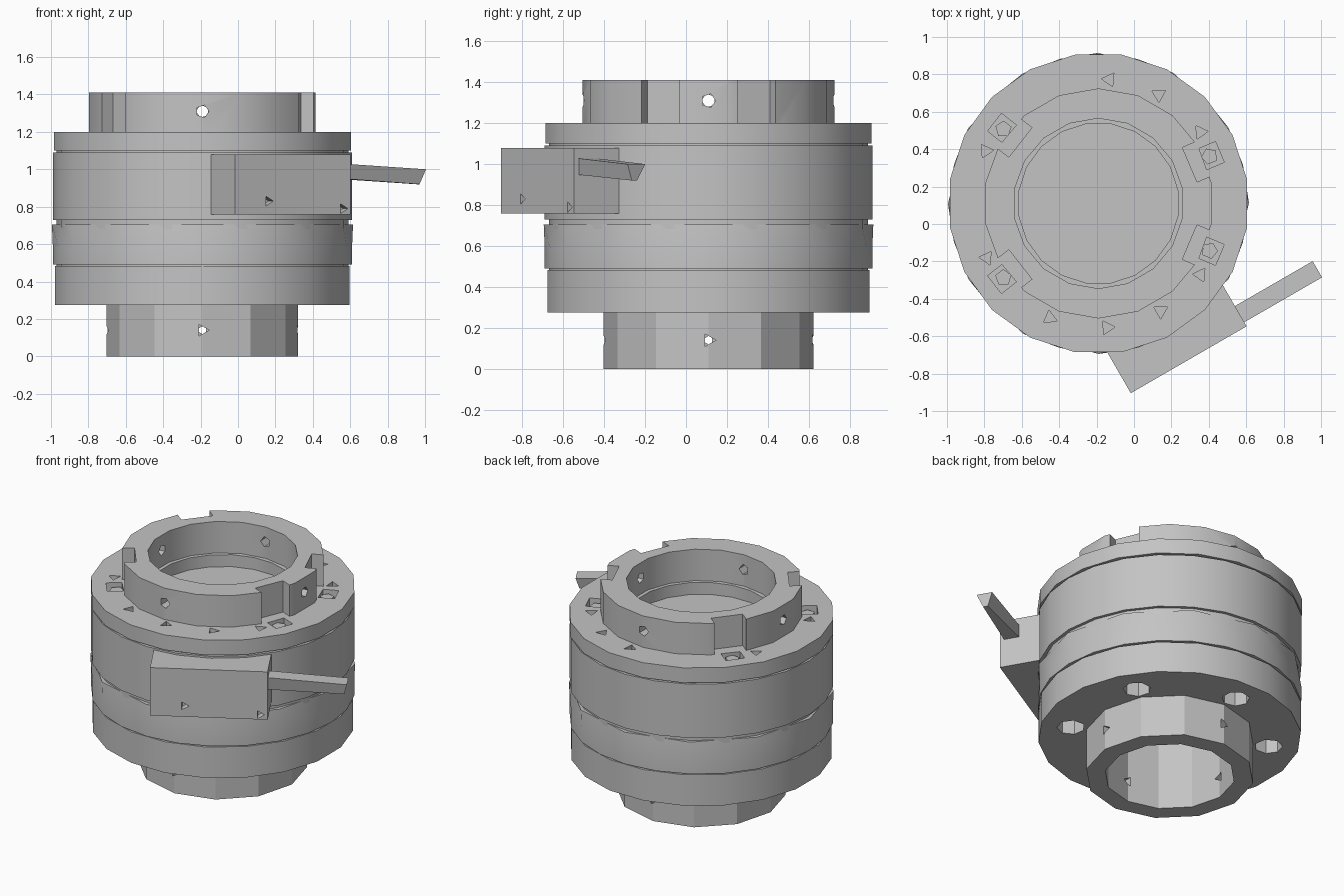
import bpy, bmesh, math
from mathutils import Matrix, Vector

if "Cube" in bpy.data.objects:
    bpy.data.objects.remove(bpy.data.objects["Cube"])

AXIS = Vector((-0.19, 0.11, 0))
BOLT_ANGLES = (23, -23, 142, -142)

grey = bpy.data.materials.new("plain grey")
grey.use_nodes = True
grey.diffuse_color = (0.55, 0.55, 0.55, 1)
grey.node_tree.nodes["Principled BSDF"].inputs["Base Color"].default_value = (0.55, 0.55, 0.55, 1)


def finish(name, bm, smooth=False):
    bmesh.ops.recalc_face_normals(bm, faces=bm.faces)
    mesh = bpy.data.meshes.new(name)
    bm.to_mesh(mesh)
    bm.free()
    mesh.materials.append(grey)
    ob = bpy.data.objects.new(name, mesh)
    bpy.context.collection.objects.link(ob)
    if smooth:
        activate(ob)
        bpy.ops.object.shade_smooth_by_angle(angle=math.radians(25))
    return ob


def activate(ob):
    bpy.ops.object.select_all(action='DESELECT')
    ob.select_set(True)
    bpy.context.view_layer.objects.active = ob


def polar(angle, r, z):
    a = math.radians(angle)
    return AXIS + Vector((r * math.cos(a), r * math.sin(a), z))


def place(angle, r, z):
    """Frame whose local x points outward from the main axis."""
    return Matrix.Translation(polar(angle, r, z)) @ Matrix.Rotation(math.radians(angle), 4, 'Z')


def lathe(name, profile, sides, turn=0, zigzag=0):
    """Closed ring from (radius, z) points; zigzag pulls in alternate first points."""
    bm = bmesh.new()
    loops = []
    for i in range(sides):
        pts = list(profile)
        if i % 2:
            pts[0] = (pts[0][0] - zigzag, pts[0][1])
        loops.append([bm.verts.new(polar(360 * i / sides + turn, r, z)) for r, z in pts])
    n = len(profile)
    for i in range(sides):
        a, b = loops[i], loops[(i + 1) % sides]
        for k in range(n):
            bm.faces.new((a[k], b[k], b[(k + 1) % n], a[(k + 1) % n]))
    return finish(name, bm, True)


def ring(name, r_out, r_in, z0, z1, sides, turn=0):
    return lathe(name, [(r_out, z1), (r_out, z0), (r_in, z0), (r_in, z1)], sides, turn)


def add_box(bm, frame, size):
    bmesh.ops.create_cube(bm, size=1, matrix=frame @ Matrix.Diagonal((*size, 1)))


def add_prism(bm, frame, r, depth, sides):
    bmesh.ops.create_cone(bm, cap_ends=True, segments=sides, radius1=r, radius2=r,
                          depth=depth, matrix=frame)


def cut(ob, bm):
    cutter = finish("cutter", bm)
    cutter.hide_render = True
    mod = ob.modifiers.new("cut", 'BOOLEAN')
    mod.operation = 'DIFFERENCE'
    mod.solver = 'EXACT'
    mod.object = cutter
    activate(ob)
    bpy.ops.object.modifier_apply(modifier=mod.name)
    bpy.data.objects.remove(cutter)


def radial_holes(bm, r, z, size, sides):
    for a in range(0, 360, 90):
        add_prism(bm, place(a, r, z) @ Matrix.Rotation(math.pi / 2, 4, 'Y'), size, 0.4, sides)


# Stacked body bands with narrow grooves between them
lower_band = ring("lower_band", 0.797, 0.4, 0.275, 0.482, 20, 9)
lathe("middle_band", [(0.805, 0.705), (0.8, 0.59), (0.8, 0.49), (0.7, 0.49), (0.7, 0.705)],
      24, zigzag=0.03)
ring("main_band", 0.8, 0.7, 0.73, 1.09, 24)
top_flange = ring("top_flange", 0.805, 0.43, 1.1, 1.2, 20, 9)
ring("groove_core", 0.78, 0.4, 0.42, 1.11, 24)

# Floor of the top recess
bm = bmesh.new()
add_prism(bm, Matrix.Translation(AXIS + Vector((0, 0, 1.1))), 0.47, 0.04, 12)
finish("recess_floor", bm)

# Top collar, notched beside each bolt and drilled on four sides
top_collar = ring("top_collar", 0.615, 0.455, 1.11, 1.41, 18, 10)
bm = bmesh.new()
for a in BOLT_ANGLES:
    add_box(bm, place(a, 0.65, 1.35), (0.24, 0.2, 0.3))
radial_holes(bm, 0.53, 1.31, 0.035, 5)
cut(top_collar, bm)

# Bottom collar with its drilled holes
bottom_collar = ring("bottom_collar", 0.512, 0.395, 0, 0.45, 12)
bm = bmesh.new()
radial_holes(bm, 0.46, 0.14, 0.036, 3)
cut(bottom_collar, bm)

# Square bolt pockets, then small triangular screw holes, in the top flange
bm = bmesh.new()
for a in BOLT_ANGLES:
    add_box(bm, place(a, 0.645, 1.2), (0.12, 0.12, 0.14))
cut(top_flange, bm)
bm = bmesh.new()
for a in (85, 61, 35, 155, 206, 247, 274, 300, 325):
    add_prism(bm, place(a, 0.665, 1.2), 0.042, 0.1, 3)
cut(top_flange, bm)

# Six bolt holes in the underside
bm = bmesh.new()
for a in range(31, 360, 60):
    add_prism(bm, place(a, 0.61, 0.28), 0.085, 0.2, 7)
cut(lower_band, bm)

# Bolt heads sunk in the pockets
bm = bmesh.new()
for a in BOLT_ANGLES:
    add_prism(bm, place(a, 0.645, 1.145), 0.045, 0.07, 5)
finish("bolt_heads", bm)

# Switch housing on the front left, with screw holes in its outer face
bm = bmesh.new()
add_box(bm, place(-60, 0.835, 0.918), (0.26, 0.715, 0.32))
housing = finish("switch_housing", bm)
bm = bmesh.new()
for y, z in ((-0.15, 0.83), (0.31, 0.79)):
    frame = place(-60, 0.955, z) @ Matrix.Translation((0, y, 0))
    add_prism(bm, frame @ Matrix.Rotation(math.pi / 2, 4, 'Y'), 0.03, 0.08, 3)
cut(housing, bm)

# Lever reaching out of the housing, narrower underneath at its tip
bm = bmesh.new()
add_box(bm, place(-60, 0.89, 0.975) @ Matrix.Translation((0, 0.58, 0)), (0.1, 0.515, 0.08))
side = Vector((0.5, -0.866, 0))
along = Vector((0.866, 0.5, 0))
for v in bm.verts:
    rel = v.co - AXIS
    if rel.dot(along) > 0.6:
        v.co.z -= 0.015
        if v.co.z < 0.95:
            v.co += side * (0.89 - rel.dot(side)) * 0.7 - along * 0.02
    else:
        v.co.z += 0.015
finish("lever", bm)
